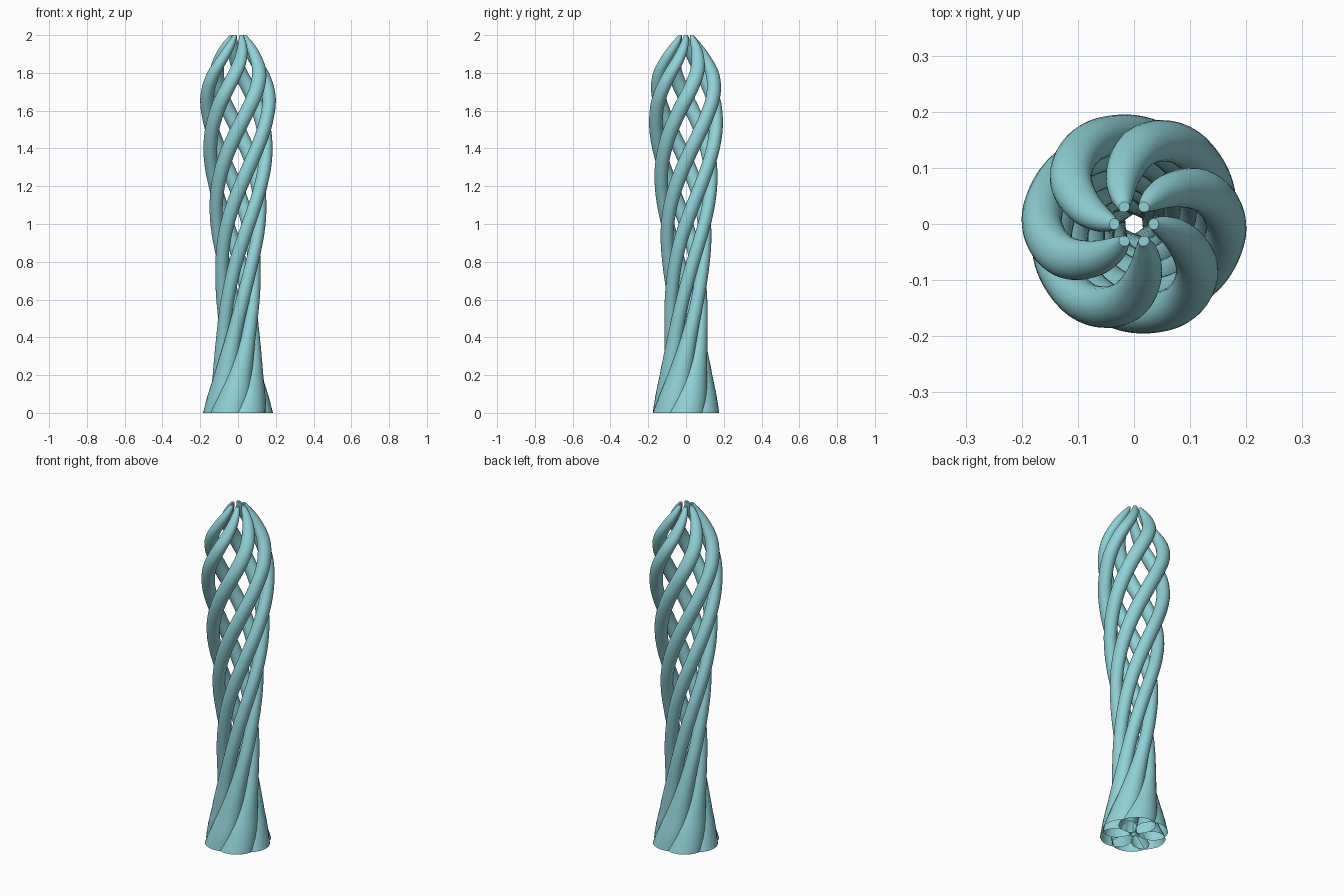
import bpy, bmesh, math

if "Cube" in bpy.data.objects:
    bpy.data.objects.remove(bpy.data.objects["Cube"])

STRANDS, RINGS, SIDES, HEIGHT = 6, 110, 24, 2.0

# height, outer radius, radial half-thickness, tangential half-width
PROFILE = [
    (0.00, 0.185, 0.085, 0.100),
    (0.10, 0.162, 0.073, 0.084),
    (0.20, 0.140, 0.059, 0.066),
    (0.35, 0.121, 0.044, 0.047),
    (0.50, 0.115, 0.036, 0.038),
    (0.75, 0.123, 0.034, 0.037),
    (1.00, 0.146, 0.034, 0.039),
    (1.20, 0.166, 0.035, 0.041),
    (1.40, 0.186, 0.036, 0.043),
    (1.55, 0.197, 0.036, 0.044),
    (1.68, 0.199, 0.036, 0.044),
    (1.80, 0.175, 0.036, 0.040),
    (1.90, 0.123, 0.032, 0.031),
    (1.96, 0.080, 0.023, 0.021),
    (2.00, 0.044, 0.009, 0.010),
]


def slope(i, k):
    a, b = PROFILE[max(i - 1, 0)], PROFILE[min(i + 1, len(PROFILE) - 1)]
    return (b[k] - a[k]) / (b[0] - a[0])


def sample(z):
    """Smooth interpolation of the profile at height z."""
    i = 0
    while i < len(PROFILE) - 2 and z > PROFILE[i + 1][0]:
        i += 1
    p, q = PROFILE[i], PROFILE[i + 1]
    h = q[0] - p[0]
    t = (z - p[0]) / h
    return [(2*t**3 - 3*t*t + 1) * p[k] + (t**3 - 2*t*t + t) * h * slope(i, k)
            + (3*t*t - 2*t**3) * q[k] + (t**3 - t*t) * h * slope(i + 1, k)
            for k in (1, 2, 3)]


def make_strand(name, phase, mat):
    bm = bmesh.new()
    rings = []
    for j in range(RINGS + 1):
        # rings bunch up towards the tip
        z = HEIGHT * math.sin(0.5 * math.pi * j / RINGS) ** 1.0
        outer, a, b = sample(z)
        ang = phase + 2 * math.pi * z / HEIGHT
        ca, sa = math.cos(ang), math.sin(ang)
        ring = []
        for s in range(SIDES):
            th = 2 * math.pi * s / SIDES
            r, t = outer - a + a * math.cos(th), b * math.sin(th)
            ring.append(bm.verts.new((r * ca - t * sa, r * sa + t * ca, z)))
        rings.append(ring)
    for lo, hi in zip(rings, rings[1:]):
        for s in range(SIDES):
            n = (s + 1) % SIDES
            bm.faces.new((lo[s], lo[n], hi[n], hi[s]))
    bm.faces.new(rings[-1])
    for f in bm.faces:
        f.smooth = len(f.verts) == 4
    mesh = bpy.data.meshes.new(name)
    bm.to_mesh(mesh)
    bm.free()
    mesh.materials.append(mat)
    obj = bpy.data.objects.new(name, mesh)
    bpy.context.collection.objects.link(obj)


teal = bpy.data.materials.new("teal")
teal.diffuse_color = (0.28, 0.64, 0.69, 1)
teal.use_nodes = True
teal.node_tree.nodes["Principled BSDF"].inputs["Base Color"].default_value = teal.diffuse_color

# six identical strands making one full turn
for i in range(STRANDS):
    make_strand(f"twisted_strand_{i + 1}", 2 * math.pi * i / STRANDS, teal)
